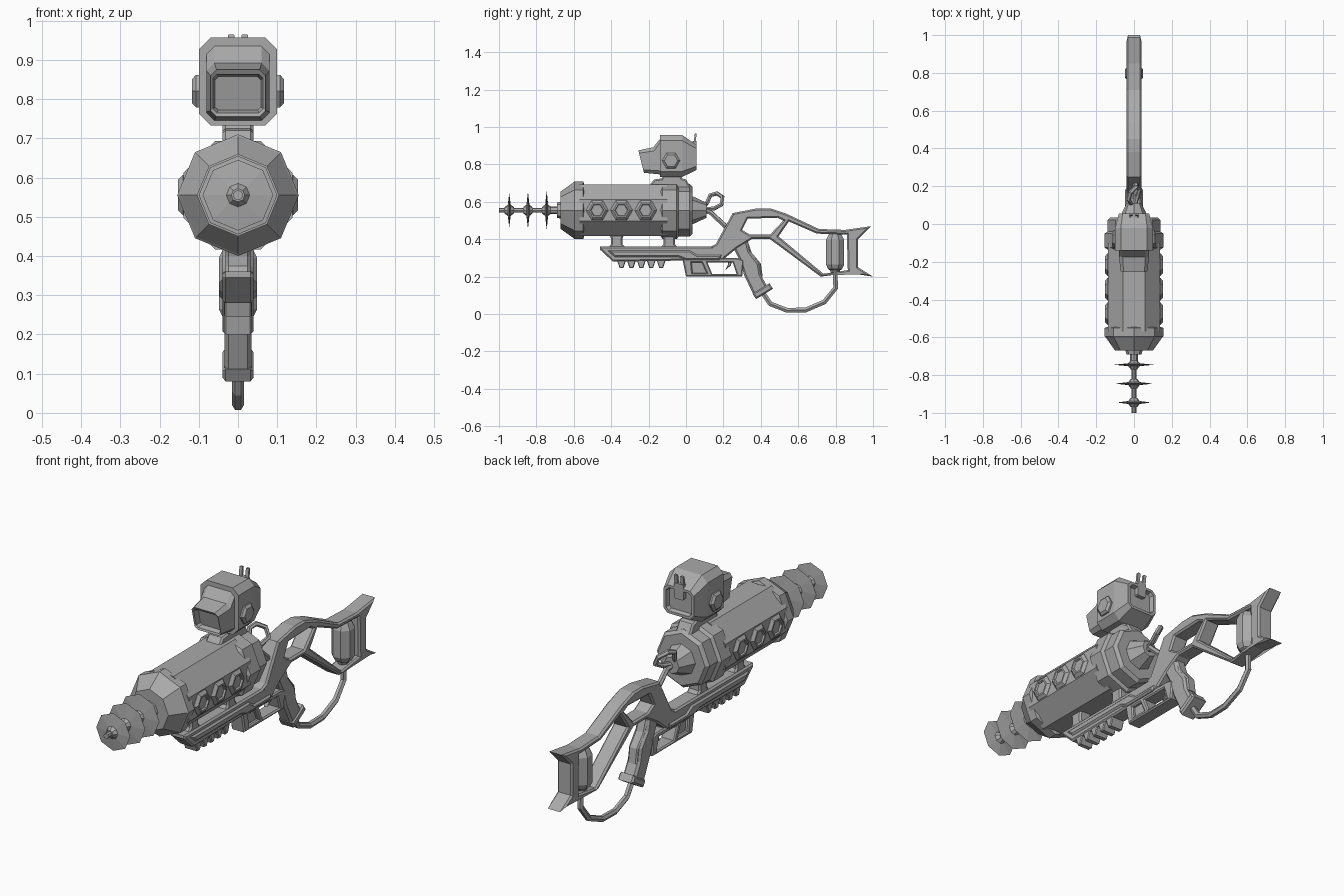
import bpy
import bmesh
from math import cos, sin, tau
from mathutils import Matrix

cube = bpy.data.objects.get("Cube")
if cube:
    bpy.data.objects.remove(cube, do_unlink=True)

grey = bpy.data.materials.new("plain_grey")
grey.use_nodes = True
tone = (.4, .4, .4, 1)
grey.diffuse_color = tone
grey.node_tree.nodes["Principled BSDF"].inputs["Base Color"].default_value = tone


def add_object(name, data):
    obj = bpy.data.objects.new(name, data)
    bpy.context.scene.collection.objects.link(obj)
    data.materials.append(grey)
    return obj


def skin(name, rings):
    """Join equal rings of points with quads and close both ends."""
    bm = bmesh.new()
    loops = [[bm.verts.new(p) for p in ring] for ring in rings]
    count = len(loops[0])
    for first, second in zip(loops, loops[1:]):
        for i in range(count):
            j = (i + 1) % count
            bm.faces.new((first[i], first[j], second[j], second[i]))
    bm.faces.new(loops[0])
    bm.faces.new(loops[-1])
    bmesh.ops.recalc_face_normals(bm, faces=bm.faces)
    mesh = bpy.data.meshes.new(name)
    bm.to_mesh(mesh)
    bm.free()
    return add_object(name, mesh)


def lathe(name, profile, axis, origin, sides=8, turn=0):
    """Faceted turned part; profile holds (distance along axis, radius)."""
    ox, oy, oz = origin
    rings = []
    for t, r in profile:
        ring = []
        for i in range(sides):
            angle = tau * (i + turn) / sides
            a, b = r * cos(angle), r * sin(angle)
            x, y, z = {"X": (t, a, b), "Y": (b, t, a), "Z": (a, b, t)}[axis]
            ring.append((ox + x, oy + y, oz + z))
        rings.append(ring)
    return skin(name, rings)


def housing(name, sections):
    """Loft of chamfered rectangles: y at bottom, y at top, half width, z range, chamfer."""
    rings = []
    for yb, yt, w, low, high, c in sections:
        corner = [(w, low + c), (w, high - c), (w - c, high), (c - w, high),
                  (-w, high - c), (-w, low + c), (c - w, low), (w - c, low)]
        rings.append([(x, yb + (yt - yb) * (z - low) / (high - low), z)
                      for x, z in corner])
    return skin(name, rings)


def to_mesh(obj):
    bpy.ops.object.select_all(action='DESELECT')
    obj.select_set(True)
    bpy.context.view_layer.objects.active = obj
    bpy.ops.object.convert(target='MESH')
    return bpy.context.view_layer.objects.active


def add_line(curve, points, closed):
    spline = curve.splines.new('POLY')
    spline.points.add(len(points) - 1)
    for target, p in zip(spline.points, points):
        target.co = (*p, 1)
    spline.use_cyclic_u = closed
    spline.use_smooth = False


def plate(name, outline, half, bevel=.008, holes=()):
    """Side profile in y and z, given thickness across x with chamfered rims."""
    curve = bpy.data.curves.new(name, 'CURVE')
    curve.dimensions = '2D'
    curve.fill_mode = 'BOTH'
    curve.extrude = half - bevel
    curve.bevel_depth = bevel
    curve.bevel_resolution = 0
    curve.offset = -bevel
    for loop in (outline, *holes):
        add_line(curve, [(y, z, 0) for y, z in loop], True)
    obj = add_object(name, curve)
    obj.matrix_world = Matrix(((0, 0, 1, 0), (1, 0, 0, 0), (0, 1, 0, 0), (0, 0, 0, 1)))
    return to_mesh(obj)


def hose(name, points, radius, closed=False):
    curve = bpy.data.curves.new(name, 'CURVE')
    curve.dimensions = '3D'
    curve.bevel_depth = radius
    curve.bevel_resolution = 1
    curve.use_fill_caps = True
    add_line(curve, points, closed)
    return to_mesh(add_object(name, curve))


# Barrel with its collars
core = (0, 0, .555)
lathe("barrel_body", [(-.57, .15), (-.1, .15)], "Y", core, turn=.5)
lathe("front_collar", [(-.69, .04), (-.67, .045), (-.67, .1), (-.6, .15),
                       (-.595, .155), (-.55, .155), (-.545, .14)], "Y", core)
lathe("rear_collar", [(-.135, .14), (-.125, .155), (-.05, .155), (-.04, .14),
                      (.02, .14), (.035, .125), (.035, .075), (.11, .04)], "Y", core)

# Emitter rod with thin tapered discs
lathe("emitter_rod", [(-1, .013), (-.77, .013), (-.76, .02), (-.68, .02)], "Y", core)
for i, radius in enumerate((.09, .1, .105)):
    y = -.945 + i * .1
    lathe(f"emitter_disc_{i}", [(y - .025, .017), (y - .008, .03), (y, radius),
                                (y + .008, .03), (y + .025, .017)], "Y", core)

# Hexagonal studs along both sides of the barrel, and knobs on the sight
for side, label in ((1, "left"), (-1, "right")):
    for i in range(3):
        lathe(f"{label}_stud_{i}", [(side * d, r) for d, r in
              ((.12, .06), (.14, .06), (.153, .045), (.153, .036), (.145, .032))],
              "X", (0, -.475 + i * .13, .555), 6)
    lathe(f"{label}_sight_knob", [(side * d, r) for d, r in
          ((.08, .048), (.107, .048), (.117, .036))], "X", (0, -.08, .82), 6)

# Sight: hooded front, chamfered body and recessed rear screen
housing("sight", [
    (-.2, -.22, .058, .772, .857, .008), (-.222, -.248, .064, .765, .863, .01),
    (-.225, -.255, .07, .755, .875, .015), (-.15, -.175, .08, .748, .892, .02),
    (-.14, -.14, .08, .745, .935, .02), (-.14, -.14, .1, .733, .957, .03),
    (-.02, -.02, .1, .733, .957, .03), (.055, .055, .08, .77, .905, .02),
    (.055, .055, .068, .782, .893, .015), (.035, .035, .062, .788, .887, .01)])
plate("sight_mount", [(-.21, .67), (-.17, .72), (-.13, .725), (-.12, .745), (-.03, .745),
                      (-.02, .725), (0, .72), (.03, .67)], .04)
housing("rear_post", [(.035, .035, .024, .85, .925, .005), (.055, .055, .024, .85, .925, .005)])
for side in (1, -1):
    prong = housing("rear_post_prong", [(.04, .047, .008, .91, .965, .002),
                                        (.05, .057, .008, .91, .965, .002)])
    prong.location.x = side * .017

# Fore end, its raised side rail, teeth and barrel supports
plate("fore_end", [(-.46, .36), (.16, .36), (.22, .29), (-.39, .28), (-.46, .345)], .04)
plate("fore_rail", [(-.42, .34), (.02, .34), (.06, .315), (.19, .315), (.18, .29),
                    (.0, .29), (-.04, .305), (-.38, .305)], .048)
for i in range(5):
    y = -.37 + i * .053
    plate(f"rail_tooth_{i}", [(y, .29), (y + .05, .29), (y + .035, .245), (y + .015, .245)],
          .035, .004)
for name, y in (("front_support", -.37), ("rear_support", -.09)):
    plate(name, [(y - .05, .35), (y - .03, .375), (y - .03, .4), (y - .04, .43),
                 (y + .04, .43), (y + .03, .4), (y + .03, .375), (y + .05, .35)], .032)

# Skeleton stock with two openings
plate("stock_frame",
      [(.13, .36), (.16, .375), (.25, .54), (.38, .565), (.45, .565), (.54, .535),
       (.71, .455), (.85, .45), (.99, .47), (.92, .4), (.92, .25), (1, .2), (.87, .22),
       (.72, .2), (.45, .4), (.35, .4), (.27, .35), (.19, .285)], .04, .008,
      [[(.33, .51), (.49, .515), (.52, .5), (.45, .425), (.34, .425), (.3, .45)],
       [(.55, .495), (.7, .43), (.86, .425), (.865, .235), (.735, .215), (.495, .415)]])

# Trigger guard, inner panel and trigger
plate("trigger_guard", [(-.02, .3), (0, .2), (.3, .2), (.31, .29), (.27, .3)], .036, .006,
      [[(.03, .275), (.085, .275), (.11, .22), (.035, .22)],
       [(.115, .275), (.25, .275), (.27, .215), (.14, .215)]])
plate("guard_panel", [(.02, .28), (.09, .28), (.12, .21), (.03, .21)], .02, .003)
plate("trigger", [(.22, .3), (.25, .3), (.24, .26), (.21, .235), (.225, .265)], .012, .003)

# Grip with end collar
plate("grip", [(.27, .43), (.32, .41), (.34, .335), (.39, .27), (.4, .21), (.435, .145),
               (.365, .095), (.31, .21), (.29, .28), (.255, .35)], .034, .01)
plate("grip_backstrap", [(.31, .4), (.33, .39), (.35, .33), (.4, .27), (.41, .2),
                         (.385, .2), (.37, .26), (.32, .32)], .024, .006)
plate("grip_collar", [(.355, .11), (.445, .165), (.465, .135), (.375, .08)], .04)

# Power canister and the hose to the grip
lathe("canister", [(.215, .022), (.235, .03), (.24, .04), (.265, .053), (.395, .053),
                   (.42, .04), (.435, .03)], "Z", (0, .797, 0), turn=.5)
hose("power_hose", [(0, y, z) for y, z in
     ((.797, .24), (.8, .14), (.74, .065), (.64, .022), (.54, .02), (.45, .055), (.4, .13))],
     .015)

# Hose and loop behind the barrel
hose("feed_hose", [(0, .08, .555), (.01, .13, .545), (.01, .2, .48), (0, .28, .41)], .014)
hose("feed_loop", [(0, .09, .56), (-.02, .115, .6), (-.03, .13, .635), (-.02, .165, .645),
                   (.01, .195, .625), (.03, .19, .585), (.02, .15, .565)], .012, True)
